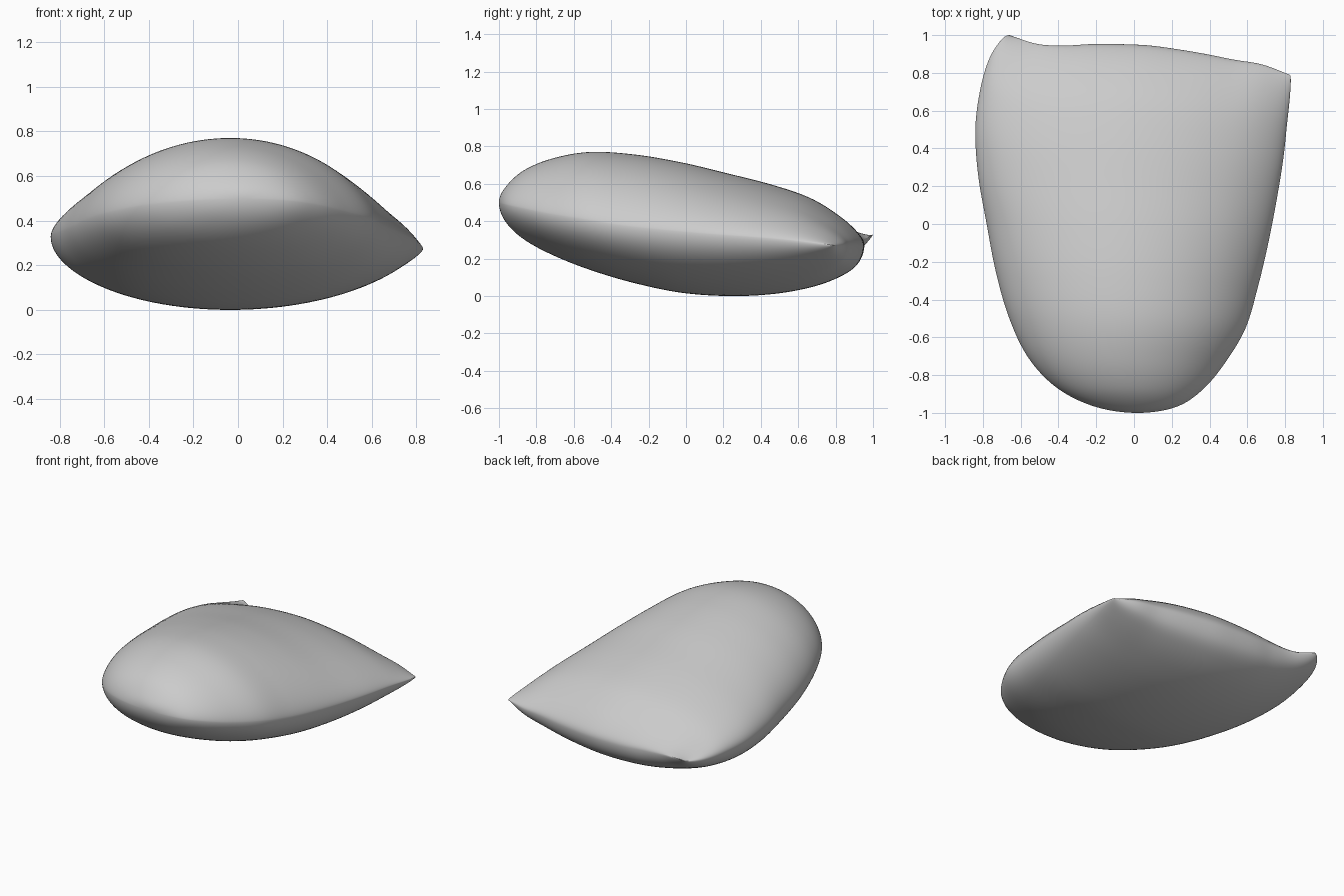
import bpy, bmesh, math

if "Cube" in bpy.data.objects:
    bpy.data.objects.remove(bpy.data.objects["Cube"])

# Profiles sampled from the front nose to the back seam (cosine spaced in y)
LEFT = [.02, -.21, -.41, -.56, -.66, -.73, -.78, -.825, -.84, -.815, -.77, -.71, -.66]
RIGHT = [.02, .22, .36, .48, .59, .655, .71, .755, .79, .81, .825, .83, .825]
TOP = [.5, .58, .67, .735, .77, .757, .715, .655, .595, .525, .43, .34, .27]
BOTTOM = [.5, .4, .305, .22, .14, .07, .018, 0, .01, .045, .10, .17, .27]
RIM = [.5, .49, .47, .44, .41, .375, .35, .33, .315, .30, .285, .275, .27]
# Back seam y position, from left corner to right corner
BACK = [1.0, .953, .945, .953, .952, .945, .925, .9, .87, .845, .79]


def spline(table, t):
    """Catmull-Rom lookup, t in 0..1."""
    p = [2 * table[0] - table[1]] + table + [2 * table[-1] - table[-2]]
    f = t * (len(table) - 1)
    i = min(int(f), len(table) - 2)
    f -= i
    a, b, c, d = p[i:i + 4]
    return b + .5 * f * (c - a + f * (2 * a - 5 * b + 4 * c - d + f * (3 * (b - c) + d - a)))


def cushion_point(t, phi):
    """Point on the cross-section at t; phi 0..pi is the top, pi..2pi the underside."""
    u, s = -math.cos(phi), math.sin(phi)
    xl, xr = spline(LEFT, t), spline(RIGHT, t)
    x = (xl + xr) / 2 + u * (xr - xl) / 2
    y = -1 + (1 - math.cos(math.pi * t)) / 2 * (1 + spline(BACK, (u + 1) / 2))
    rim = spline(RIM, t)
    if s >= 0:
        # The left shoulder is fuller towards the back
        power = 1.35 - .35 * t * (1 - u) / 2
        z = rim + (spline(TOP, t) - rim) * s ** power
    else:
        z = rim + (rim - spline(BOTTOM, t)) * s
    # The left back corner curls up a little
    z += .06 * max(0, -u) ** 3 * t ** 4
    return x, y, z


# Soft cushion body
ROWS, SEGS = 96, 128
bm = bmesh.new()
rings = [[bm.verts.new(cushion_point(i / ROWS, 2 * math.pi * j / SEGS)) for j in range(SEGS)]
         for i in range(ROWS + 1)]
for r0, r1 in zip(rings, rings[1:]):
    for j in range(SEGS):
        k = (j + 1) % SEGS
        bm.faces.new((r0[j], r0[k], r1[k], r1[j]))
bmesh.ops.remove_doubles(bm, verts=bm.verts, dist=.0003)
bmesh.ops.recalc_face_normals(bm, faces=bm.faces)
for f in bm.faces:
    f.smooth = True
mesh = bpy.data.meshes.new("cushion")
bm.to_mesh(mesh)
bm.free()
cushion = bpy.data.objects.new("cushion", mesh)
bpy.context.collection.objects.link(cushion)
